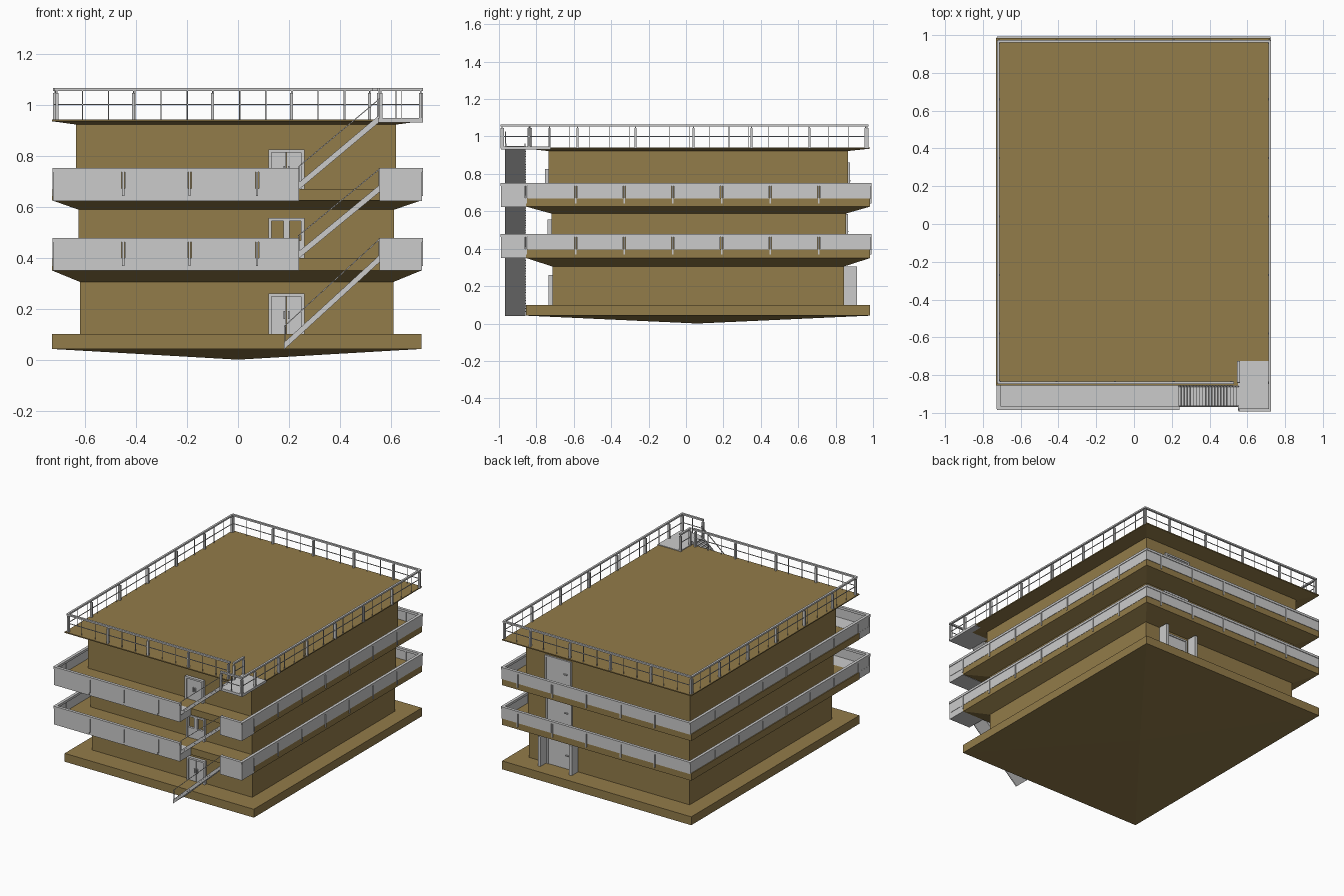
import bpy, bmesh
from mathutils import Vector

if "Cube" in bpy.data.objects:
    bpy.data.objects.remove(bpy.data.objects["Cube"])

brown = bpy.data.materials.new("brown_concrete")
brown.diffuse_color = (0.29, 0.20, 0.067, 1)
brown.use_nodes = True
brown.node_tree.nodes["Principled BSDF"].inputs["Base Color"].default_value = brown.diffuse_color


def finish(name, bm, mat=None):
    bmesh.ops.recalc_face_normals(bm, faces=bm.faces)
    me = bpy.data.meshes.new(name)
    bm.to_mesh(me)
    bm.free()
    ob = bpy.data.objects.new(name, me)
    bpy.context.collection.objects.link(ob)
    if mat:
        me.materials.append(mat)
    return ob


def add_box(bm, x0, x1, y0, y1, z0, z1):
    vs = bmesh.ops.create_cube(bm, size=1)["verts"]
    for v in vs:
        v.co = Vector(((x0 + x1) / 2 + v.co.x * (x1 - x0),
                       (y0 + y1) / 2 + v.co.y * (y1 - y0),
                       (z0 + z1) / 2 + v.co.z * (z1 - z0)))


def boxes(name, items, mat=None):
    bm = bmesh.new()
    for b in items:
        add_box(bm, *b)
    return finish(name, bm, mat)


def prism(bm, pts, y0, y1):
    """Extrude an x-z outline along y."""
    a = [bm.verts.new((x, y0, z)) for x, z in pts]
    b = [bm.verts.new((x, y1, z)) for x, z in pts]
    bm.faces.new(a)
    bm.faces.new(b)
    for i in range(len(pts)):
        j = (i + 1) % len(pts)
        bm.faces.new((a[i], a[j], b[j], b[i]))


# Main body: one stack of rectangles, with flared slabs and a shallow pointed base
SLAB = (-0.73, 0.72, -0.855, 0.985)
W1, W2, W3 = ((-0.62, 0.61, -0.715, 0.845), (-0.625, 0.612, -0.72, 0.855),
              (-0.635, 0.62, -0.735, 0.865))
levels = [(SLAB, 0.042), (SLAB, 0.10), (W1, 0.10), (W1, 0.305),
          (SLAB, 0.35), (SLAB, 0.398), (W2, 0.398), (W2, 0.588),
          (SLAB, 0.625), (SLAB, 0.67), (W3, 0.67), (W3, 0.922),
          (SLAB, 0.935), (SLAB, 0.942)]
bm = bmesh.new()
rings = [[bm.verts.new(c) for c in ((x0, y0, z), (x1, y0, z), (x1, y1, z), (x0, y1, z))]
         for (x0, x1, y0, y1), z in levels]
for lo, hi in zip(rings, rings[1:]):
    for i in range(4):
        j = (i + 1) % 4
        bm.faces.new((lo[i], lo[j], hi[j], hi[i]))
bm.faces.new(rings[-1])
apex = bm.verts.new((0, 0.06, 0))
for i in range(4):
    bm.faces.new((rings[0][i], apex, rings[0][(i + 1) % 4]))
finish("building_body", bm, brown)


# Parapet run: panels with narrow gaps, a cap rail and a post at each gap
def parapet(axis, a, b, out, side, z, posts, low):
    inner, face = sorted((out, out - side * 0.008)), sorted((out - side * 0.010, out + side * 0.003))
    cap = sorted((out + side * 0.004, out - side * 0.016))
    cuts = [a] + [p for p in posts if a < p < b] + [b]
    res = []

    def put(s, t, w, z0, z1):
        res.append((s, t, *w, z0, z1) if axis == "x" else (*w, s, t, z0, z1))

    for i, (s, t) in enumerate(zip(cuts, cuts[1:])):
        put(s + (0.007 if i else 0), t - (0.007 if i < len(cuts) - 2 else 0), inner, z + low, z + 0.117)
    put(a, b, cap, z + 0.112, z + 0.128)
    for p in cuts[1:-1]:
        put(p - 0.004, p + 0.004, face, z + 0.018, z + 0.112)
    return res


XP = [-0.45, -0.19, 0.075, 0.335, 0.6]
YP = [-0.855, -0.59, -0.33, -0.07, 0.19, 0.45, 0.71]
for n, z in (("lower", 0.35), ("upper", 0.623)):
    boxes(n + "_walkway_deck", [(-0.725, 0.24, -0.975, -0.855, z, z + 0.048)])
    boxes(n + "_stair_landing", [(0.555, 0.72, -0.985, -0.855, z, z + 0.048)])
    items = parapet("x", -0.725, 0.24, -0.98, -1, z, XP[:3], 0)
    items += parapet("x", 0.555, 0.722, -0.988, -1, z, [], 0)
    items += parapet("x", -0.725, 0.722, 0.988, 1, z, XP, 0.045)
    items += parapet("y", -0.98, 0.988, -0.724, -1, z, YP, 0.045)
    items += parapet("y", -0.988, 0.988, 0.722, 1, z, YP, 0.045)
    boxes(n + "_parapet", items)

# Roof landing and open railing
boxes("roof_landing", [(0.55, 0.725, -0.988, -0.725, 0.93, 0.947)])


def railing(axis, a, b, c, posts, bars):
    res = []

    def put(s, t, w, z0, z1):
        res.append((s, t, c - w, c + w, z0, z1) if axis == "x" else (c - w, c + w, s, t, z0, z1))

    put(a, b, 0.007, 1.054, 1.065)
    put(a, b, 0.002, 0.998, 1.002)
    for p in posts:
        put(p - 0.006, p + 0.006, 0.008, 0.937, 1.045)
        put(p - 0.002, p + 0.002, 0.002, 1.045, 1.056)
    for p in bars:
        put(p - 0.0015, p + 0.0015, 0.0015, 0.94, 1.056)
    return res


def spread(a, b, n):
    return [a + (b - a) * i / (n - 1) for i in range(n)]


items = railing("x", -0.722, 0.53, -0.84, [-0.71, -0.41, -0.10, 0.21, 0.515], spread(-0.61, 0.42, 11))
items += railing("x", -0.722, 0.722, 0.968, [-0.715, -0.41, -0.10, 0.21, 0.515, 0.715], spread(-0.61, 0.62, 13))
items += railing("x", 0.555, 0.725, -0.985, [0.56, 0.715], [0.64])
items += railing("y", -0.84, 0.968, -0.718, [-0.83, -0.58, -0.27, 0.04, 0.35, 0.66, 0.96], spread(-0.73, 0.87, 16))
items += railing("y", -0.985, 0.968, 0.718, [-0.98, -0.84, -0.58, -0.27, 0.04, 0.35, 0.66, 0.96],
                 spread(-0.73, 0.87, 16))
items += railing("y", -0.84, -0.725, 0.553, [-0.835, -0.73], [])
boxes("roof_railing", items)


# Stair flights: stringers, soffit, treads and a thin handrail
def stair(name, x0, z0, x1, z1, n):
    bm = bmesh.new()
    ya, yb = -0.967, -0.857

    def band(lo, hi, s, t):
        prism(bm, [(x0, z0 + lo), (x1, z1 + lo), (x1, z1 + hi), (x0, z0 + hi)], s, t)

    band(-0.016, 0.012, ya, ya + 0.006)
    band(-0.016, 0.012, yb - 0.006, yb)
    band(-0.014, -0.010, ya, yb)
    band(0.072, 0.077, ya, ya + 0.005)
    dx, dz = (x1 - x0) / n, (z1 - z0) / n
    for i in range(n):
        x, z = x0 + i * dx, z0 + (i + 0.5) * dz
        add_box(bm, x, x + dx * 0.9, ya - 0.001, yb + 0.001, z, z + 0.005)
    for x, z in ((x0 + 0.004, z0), (x1 - 0.004, z1)):
        add_box(bm, x - 0.002, x + 0.002, ya, ya + 0.004, z, z + 0.075)
    finish(name, bm)


stair("ground_stair", 0.18, 0.055, 0.557, 0.40, 24)
stair("middle_stair", 0.235, 0.41, 0.557, 0.675, 20)
stair("top_stair", 0.235, 0.68, 0.557, 0.95, 20)


# Front doors: frame, leaves, handles; the middle one is glazed
def front_door(name, z0, z1, y, glazed):
    x0, x1, m = 0.12, 0.26, 0.19
    f = y - 0.02
    items = [(x0, x0 + 0.012, f, y, z0, z1), (x1 - 0.012, x1, f, y, z0, z1),
             (x0, x1, f, y, z1 - 0.012, z1)]
    if glazed:
        items += [(m - 0.012, m + 0.012, f + 0.005, y, z0, z1), (x0, x1, f + 0.005, y, z0, z0 + 0.07)]
    else:
        items += [(x0, m - 0.001, f + 0.008, y, z0, z1), (m + 0.001, x1, f + 0.008, y, z0, z1),
                  (m - 0.012, m - 0.006, f, y, z0 + 0.06, z0 + 0.09),
                  (m + 0.006, m + 0.012, f, y, z0 + 0.06, z0 + 0.09)]
    boxes(name, items)


front_door("front_ground_door", 0.10, 0.26, -0.715, False)
front_door("front_middle_door", 0.398, 0.556, -0.72, True)
front_door("front_top_door", 0.67, 0.825, -0.735, False)


# Back doors: a framed leaf per floor, the ground one between wing walls
def back_door(name, z0, z1, y):
    return boxes(name, [(0.27, 0.47, y, y + 0.006, z0, z1), (0.27, 0.282, y, y + 0.012, z0, z1),
                        (0.458, 0.47, y, y + 0.012, z0, z1), (0.27, 0.47, y, y + 0.012, z1 - 0.012, z1),
                        (0.30, 0.325, y, y + 0.014, z0 + 0.09, z0 + 0.097)])


back_door("back_ground_door", 0.10, 0.285, 0.845)
back_door("back_middle_door", 0.398, 0.585, 0.855)
back_door("back_top_door", 0.67, 0.86, 0.865)
boxes("back_door_wings", [(0.235, 0.255, 0.84, 0.915, 0.10, 0.305),
                          (0.475, 0.495, 0.84, 0.915, 0.10, 0.305)])
